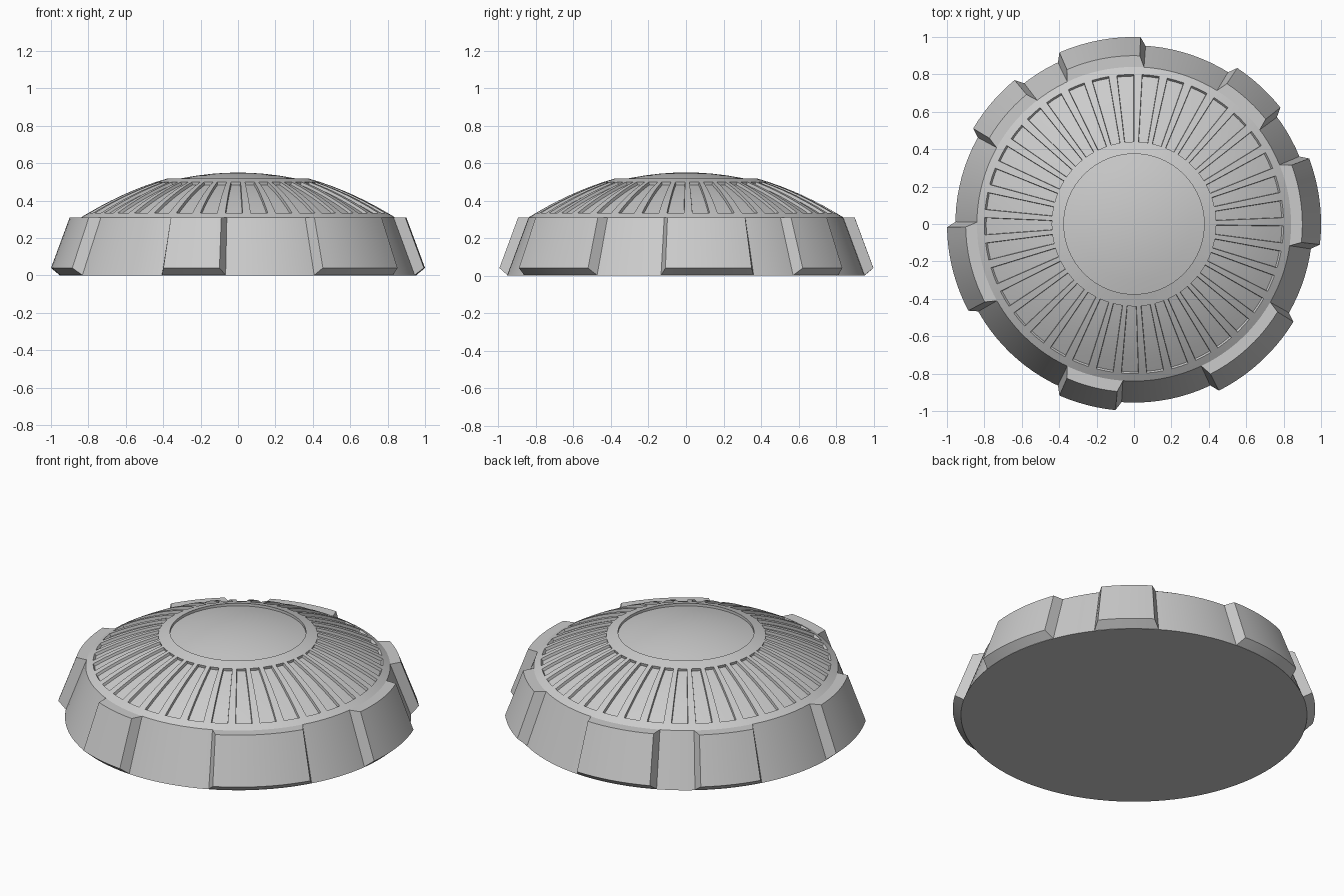
import bpy, bmesh
from math import radians, cos, sin

if "Cube" in bpy.data.objects:
    bpy.data.objects.remove(bpy.data.objects["Cube"])

SLOTS = 37
SLOT_PITCH = 360 / SLOTS
SLOT_HALF = SLOT_PITCH * 0.34
PHASE = 93.3  # centre of the first slot, in degrees


def point(r, z, deg):
    a = radians(deg)
    return (r * cos(a), r * sin(a), z)


def finish(name, bm):
    bmesh.ops.recalc_face_normals(bm, faces=bm.faces)
    mesh = bpy.data.meshes.new(name)
    bm.to_mesh(mesh)
    bm.free()
    obj = bpy.data.objects.new(name, mesh)
    bpy.context.collection.objects.link(obj)
    bpy.ops.object.select_all(action='DESELECT')
    obj.select_set(True)
    bpy.context.view_layer.objects.active = obj
    bpy.ops.object.shade_smooth_by_angle(angle=radians(25))
    return obj


def lathe(profile, angles):
    """Spin (r, z) points through the angles; returns bmesh and rows of faces."""
    bm = bmesh.new()
    rings = []
    for r, z in profile:
        if r == 0:
            rings.append([bm.verts.new((0, 0, z))] * len(angles))
        else:
            rings.append([bm.verts.new(point(r, z, a)) for a in angles])
    rows = []
    for lo, hi in zip(rings, rings[1:]):
        row = []
        for i in range(len(angles)):
            j = (i + 1) % len(angles)
            corners = list(dict.fromkeys((lo[i], lo[j], hi[j], hi[i])))
            row.append(bm.faces.new(corners))
        rows.append(row)
    return bm, rows


# Three columns per slot: two across the slot, one for the rib
angles = [PHASE + k * SLOT_PITCH + d
          for k in range(SLOTS) for d in (-SLOT_HALF, 0, SLOT_HALF)]

# Sloped skirt with closed underside
bm, _ = lathe([(0, 0), (0.955, 0), (0.84, 0.31)], angles)
finish("base_skirt", bm)

# Dome with a ring of sunken radial slots
radii = [0.84, 0.80, 0.74, 0.68, 0.62, 0.56, 0.50, 0.44, 0.375]
profile = [(r, 0.571 - 0.37 * r * r) for r in radii] + [(0.375, 0.503)]
bm, rows = lathe(profile, angles)
bmesh.ops.recalc_face_normals(bm, faces=bm.faces)
up = sum(f.normal.z for f in bm.faces)
if up < 0:
    bmesh.ops.reverse_faces(bm, faces=bm.faces)
slots = [f for row in rows[1:7] for i, f in enumerate(row) if i % 3 != 2]
bmesh.ops.inset_region(bm, faces=slots, thickness=0.002, depth=-0.016,
                       use_even_offset=True)
finish("slotted_dome", bm)

# Smooth centre cap, set slightly below the dome rim
cap = [(r, 0.55 - 0.047 * (r / 0.375) ** 2)
       for r in (0.375, 0.30, 0.22, 0.14, 0.07, 0)]
bm, _ = lathe(cap, angles)
finish("centre_cap", bm)


# Raised blocks around the skirt, with flared ends and a chamfered foot
def rim_block(name, start, end, flare=1.8):
    bm = bmesh.new()
    section = [(0.952, 0.0, flare), (1.0, 0.04, 0),
               (0.90, 0.31, 0), (0.835, 0.31, flare)]
    steps = max(4, round((end - start) / 3))
    rows = []
    for i in range(steps + 1):
        t = i / steps
        rows.append([bm.verts.new(point(
            r, z, (start - f) * (1 - t) + (end + f) * t))
            for r, z, f in section])
    for a, b in zip(rows, rows[1:]):
        for k in range(4):
            n = (k + 1) % 4
            bm.faces.new((a[k], a[n], b[n], b[k]))
    bm.faces.new(rows[0])
    bm.faces.new(rows[-1][::-1])
    finish(name, bm)


blocks = [(-6.3, 20.5), (38.5, 56.5), (88, 113.5), (129.7, 149.3),
          (181, 207.6), (246.5, 264.3), (297, 328.5)]
for n, (start, end) in enumerate(blocks, 1):
    rim_block(f"rim_block_{n}", start, end)
